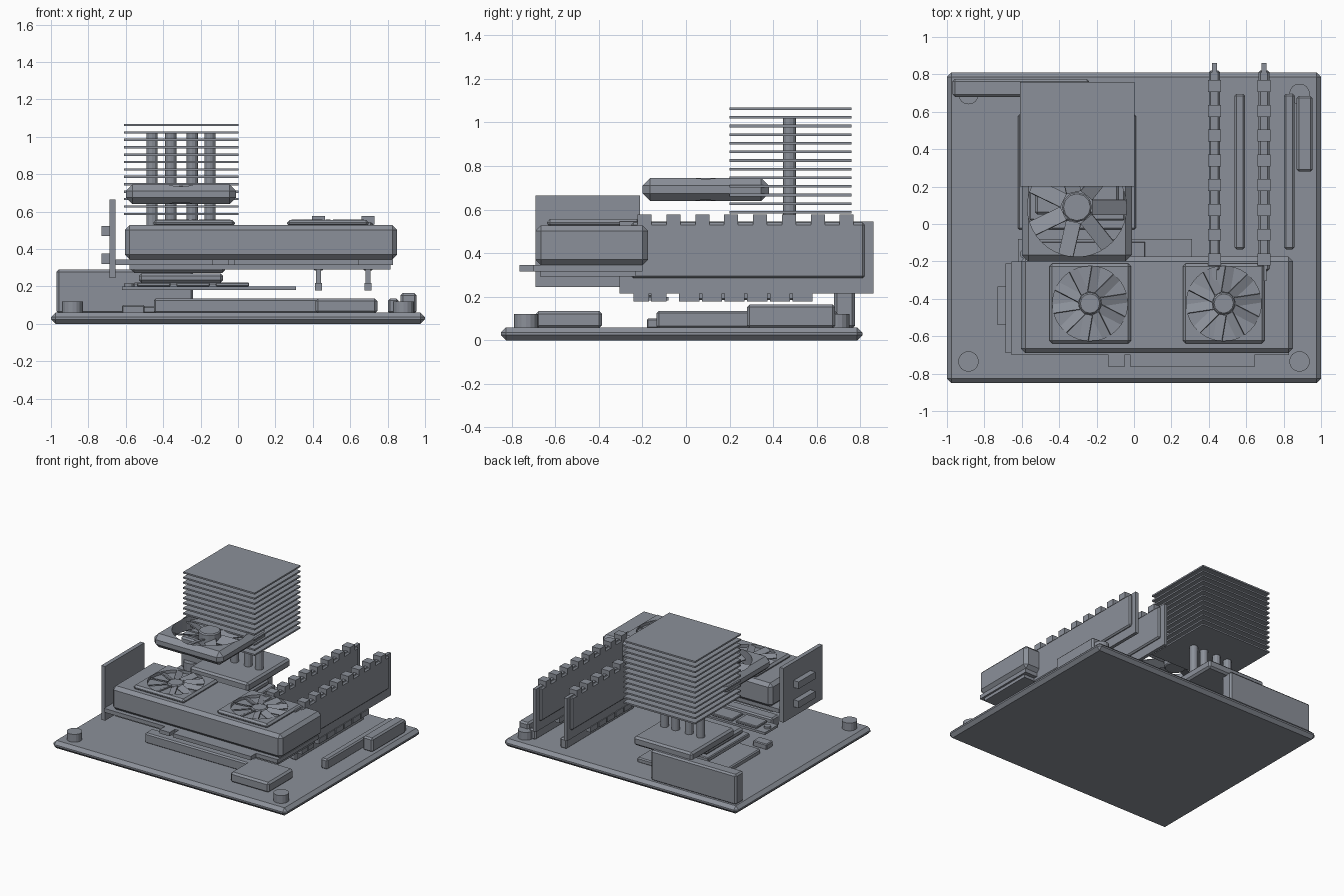
import bpy, bmesh, math
from mathutils import Matrix

if "Cube" in bpy.data.objects:
    bpy.data.objects.remove(bpy.data.objects["Cube"])

grey = bpy.data.materials.new("slate_grey")
grey.diffuse_color = (0.26, 0.28, 0.32, 1)
grey.use_nodes = True
grey.node_tree.nodes["Principled BSDF"].inputs["Base Color"].default_value = grey.diffuse_color


def make(name, bm, chamfer=0.0):
    bmesh.ops.recalc_face_normals(bm, faces=bm.faces)
    me = bpy.data.meshes.new(name)
    bm.to_mesh(me)
    bm.free()
    ob = bpy.data.objects.new(name, me)
    bpy.context.collection.objects.link(ob)
    me.materials.append(grey)
    if chamfer:
        b = ob.modifiers.new("chamfer", 'BEVEL')
        b.width, b.segments = chamfer, 1
    return ob


def add_box(bm, x0, x1, y0, y1, z0, z1):
    m = Matrix.Translation(((x0 + x1) / 2, (y0 + y1) / 2, (z0 + z1) / 2)) @ \
        Matrix.Diagonal((x1 - x0, y1 - y0, z1 - z0, 1))
    bmesh.ops.create_cube(bm, size=1, matrix=m)


def box(name, x0, x1, y0, y1, z0, z1, chamfer=0.0):
    bm = bmesh.new()
    add_box(bm, x0, x1, y0, y1, z0, z1)
    return make(name, bm, chamfer)


def cyl(name, x, y, z0, z1, r, n=16, chamfer=0.0):
    bm = bmesh.new()
    bmesh.ops.create_cone(bm, cap_ends=True, segments=n, radius1=r, radius2=r, depth=z1 - z0,
                          matrix=Matrix.Translation((x, y, (z0 + z1) / 2)))
    ob = make(name, bm, chamfer)
    return ob


def fan(name, x, y, hw, hd, z0, z1, r, hub, blades, chamfer, blade_w, phase, floor):
    # square frame with a round opening
    frame = box(name + "_frame", x - hw, x + hw, y - hd, y + hd, z0, z1, chamfer)
    cutter = cyl(name + "_cutter", x, y, floor, z1 + 0.1, r, 40)
    cutter.hide_render = True
    cutter.hide_viewport = True
    cut = frame.modifiers.new("opening", 'BOOLEAN')
    cut.operation, cut.solver, cut.object = 'DIFFERENCE', 'EXACT', cutter
    # hub and pitched blades
    low = max(z0, floor)
    cyl(name + "_hub", x, y, low, z1, hub, 12, 0.008)
    bm = bmesh.new()
    for i in range(blades):
        m = Matrix.Translation((x, y, (low + z1) / 2)) @ \
            Matrix.Rotation(phase + i * math.tau / blades, 4, 'Z') @ \
            Matrix.Translation(((hub + r) / 2, 0, 0)) @ Matrix.Rotation(math.radians(22), 4, 'X') @ \
            Matrix.Diagonal((r - hub, blade_w, 0.008, 1))
        bmesh.ops.create_cube(bm, size=1, matrix=m)
    make(name + "_blades", bm)


# main board and corner standoffs
box("board", -1, 1, -0.85, 0.81, 0, 0.06, 0.024)
for sx in (-0.885, 0.885):
    for sy in (-0.735, 0.695):
        cyl("standoff", sx, sy, 0.05, 0.12, 0.055, 16)

# parts fixed on the board
box("rear_port_block", -0.97, -0.24, 0.68, 0.775, 0.055, 0.29, 0.012)
box("processor_socket", -0.62, 0.01, -0.03, 0.585, 0.055, 0.095, 0.008)
box("drive_slot", -0.62, -0.5, -0.18, -0.1, 0.055, 0.1, 0.006)
box("card_slot", -0.45, 0.65, -0.50, -0.41, 0.055, 0.135, 0.01)
box("control_chip", 0.415, 0.745, -0.69, -0.385, 0.055, 0.135, 0.014)
box("power_connector", 0.87, 0.955, 0.28, 0.685, 0.055, 0.165, 0.012)
for x in (0.565, 0.83):
    box("memory_slot", x - 0.028, x + 0.028, -0.135, 0.695, 0.055, 0.135, 0.01)

# processor lifted over its socket
box("processor_base", -0.56, -0.05, 0.02, 0.53, 0.185, 0.22, 0.006)
box("processor_lid", -0.53, -0.08, 0.05, 0.50, 0.22, 0.27, 0.014)

# storage stick
box("drive_board", -0.62, 0.31, -0.24, -0.08, 0.182, 0.2)
for x in (-0.45, -0.24, -0.03):
    box("drive_chip", x - 0.09, x + 0.09, -0.225, -0.095, 0.2, 0.22, 0.005)
cyl("drive_screw", -0.585, -0.16, 0.2, 0.215, 0.025, 12)

# tower cooler: base, pipes, fin stack, fan
box("cooler_base", -0.57, -0.07, 0.22, 0.745, 0.272, 0.34, 0.014)
for x in (-0.46, -0.36, -0.245, -0.15):
    cyl("heat_pipe", x, 0.475, 0.33, 1.02, 0.03, 12)
fins = bmesh.new()
for i in range(13):
    z = 0.588 + i * 0.0396
    add_box(fins, -0.61, 0.003, 0.2, 0.76, z - 0.006, z + 0.006)
make("cooler_fins", fins)
fan("cooler_fan", -0.305, 0.09, 0.295, 0.29, 0.64, 0.745, 0.265, 0.08, 7, 0.035, 0.085, 0.0, 0.5)

# graphics card: shroud, circuit board, edge contact, bracket
box("card_shroud", -0.605, 0.85, -0.69, -0.175, 0.345, 0.528, 0.025)
box("card_board", -0.655, 0.83, -0.70, -0.2, 0.315, 0.345)
box("card_back_plate", -0.58, 0.815, -0.67, -0.23, 0.292, 0.315)
box("edge_contact_long", -0.02, 0.645, -0.765, -0.70, 0.315, 0.345)
box("edge_contact_short", -0.135, -0.05, -0.765, -0.70, 0.315, 0.345)
box("card_bracket", -0.687, -0.655, -0.69, -0.21, 0.245, 0.665)
for z in (0.348, 0.497):
    box("card_port", -0.73, -0.685, -0.54, -0.335, z - 0.027, z + 0.027)
for x in (-0.235, 0.48):
    fan("card_fan", x, -0.425, 0.218, 0.213, 0.52, 0.556, 0.2, 0.06, 10, 0.014, 0.05, 0.15, 0.533)

# memory sticks: board, heat spreader, toothed top, contacts
for x in (0.43, 0.695):
    box("memory_board", x - 0.013, x + 0.013, -0.305, 0.86, 0.215, 0.545)
    box("heat_spreader", x - 0.03, x + 0.03, -0.25, 0.82, 0.285, 0.54, 0.01)
    teeth = bmesh.new()
    for i in range(8):
        y = -0.19 + i * 0.1325
        add_box(teeth, x - 0.034, x + 0.034, y - 0.032, y + 0.032, 0.53, 0.577)
    make("spreader_teeth", teeth)
    pins = bmesh.new()
    for y in [-0.205, -0.125] + [0.015 + 0.104 * i for i in range(6)]:
        w = 0.035 if y < 0 else 0.046
        add_box(pins, x - 0.019, x + 0.019, y - w, y + w, 0.178, 0.218)
    make("memory_contacts", pins)
